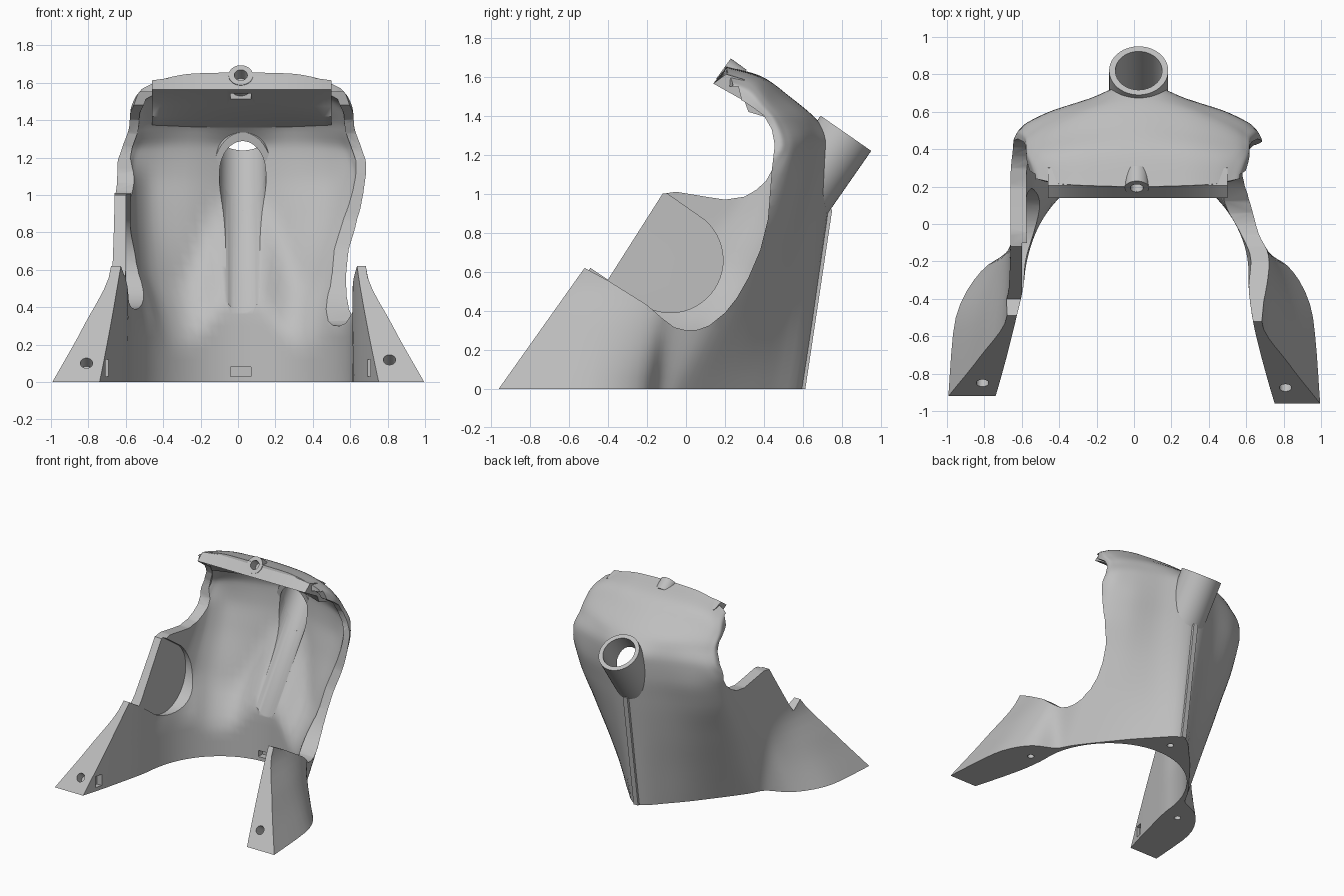
import bpy, bmesh, math
from mathutils import Vector, Matrix

cube = bpy.data.objects.get("Cube")
if cube:
    bpy.data.objects.remove(cube)

grey = bpy.data.materials.new("plain_grey")
grey.use_nodes = True
tone = (0.52, 0.52, 0.52, 1)
grey.diffuse_color = tone
grey.node_tree.nodes["Principled BSDF"].inputs["Base Color"].default_value = tone

CX = 0.02                                    # centre line of the body
AXIS = Vector((0, 0.57, 0.82)).normalized()  # direction of the pipe
PIPE_END = Vector((CX + 0.005, 0.82, 1.31))
LIP_AXIS = Vector((0, -0.81, 0.58)).normalized()


# ---------- helpers ----------
def finish(name, bm):
    bm.normal_update()
    bmesh.ops.recalc_face_normals(bm, faces=bm.faces)
    if bm.calc_volume(signed=True) < 0:
        bmesh.ops.reverse_faces(bm, faces=bm.faces)
    mesh = bpy.data.meshes.new(name)
    bm.to_mesh(mesh)
    bm.free()
    obj = bpy.data.objects.new(name, mesh)
    bpy.context.collection.objects.link(obj)
    mesh.materials.append(grey)
    return obj


def loft(name, rings, strip_caps=False):
    """Closed solid through a row of equal point rings."""
    bm = bmesh.new()
    rows = [[bm.verts.new(p) for p in ring] for ring in rings]
    n = len(rows[0])
    for a, b in zip(rows, rows[1:]):
        for i in range(n):
            j = (i + 1) % n
            bm.faces.new((a[i], a[j], b[j], b[i]))
    for row in (rows[0], rows[-1]):
        if strip_caps:
            for i in range(n // 2 - 1):
                bm.faces.new((row[i], row[i + 1], row[n - 2 - i], row[n - 1 - i]))
        else:
            bm.faces.new(row)
    return finish(name, bm)


def prism(name, profile, x0, x1):
    return loft(name, [[(x, y, z) for y, z in profile] for x in (x0, x1)])


def box(name, centre, size):
    bm = bmesh.new()
    bmesh.ops.create_cube(bm, size=1, matrix=Matrix.Translation(centre) @ Matrix.Diagonal((*size, 1)))
    return finish(name, bm)


def cylinder(name, centre, axis, radius, length, sides=32):
    bm = bmesh.new()
    turn = Vector(axis).to_track_quat('Z', 'Y').to_matrix().to_4x4()
    bmesh.ops.create_cone(bm, cap_ends=True, segments=sides, radius1=radius, radius2=radius,
                          depth=length, matrix=Matrix.Translation(centre) @ turn)
    return finish(name, bm)


def cut(cutter, *targets):
    """Subtract the cutter; try the next solver if one loses the part."""
    cutter.hide_render = True
    for obj in targets:
        whole = obj.data.copy()
        for solver in ('EXACT', 'MANIFOLD', 'FLOAT'):
            mod = obj.modifiers.new("cut", 'BOOLEAN')
            mod.operation, mod.solver, mod.object = 'DIFFERENCE', solver, cutter
            bpy.context.view_layer.objects.active = obj
            bpy.ops.object.modifier_apply(modifier=mod.name)
            if len(obj.data.polygons) > 0.35 * len(whole.polygons):
                break
            obj.data = whole.copy()
    bpy.data.objects.remove(cutter)


def ease(a, b, x):
    s = min(1, max(0, (x - a) / (b - a)))
    return s * s * (3 - 2 * s)


def flow(a, b, c, d, t):
    """Curve from b to c that never overshoots."""
    out = []
    for p, q, r, s in zip(a, b, c, d):
        k, l, m = q - p, r - q, s - r
        t0 = 2 * k * l / (k + l) if k * l > 0 else 0
        t1 = 2 * l * m / (l + m) if l * m > 0 else 0
        h = t * t * (3 - 2 * t)
        out.append(q + (r - q) * h + t * (1 - t) * ((1 - t) * t0 - t * t1))
    return Vector(out)


def curve(points, first, steps):
    pts = [first] + points + [points[-1] * 2 - points[-2]]
    line = [flow(*pts[i:i + 4], k / steps) for i in range(len(points) - 1) for k in range(steps)]
    return line + [points[-1]]


# ---------- shell: half sections from the back centre to the front ----------
body = {
    0.0: [(0, .60), (.2, .43), (.42, .17), (.57, -.03), (.63, -.13), (.80, -.22), (.955, -.5), (1.0, -1.02)],
    0.3: [(0, .645), (.22, .49), (.44, .30), (.60, .10), (.655, -.08), (.73, -.2), (.80, -.45), (.835, -.84)],
    .62: [(0, .69), (.25, .56), (.48, .42), (.64, .22), (.675, 0), (.68, -.2), (.68, -.4), (.685, -.62)],
    0.9: [(0, .73), (.27, .62), (.5, .53), (.65, .38), (.68, .2), (.68, 0), (.68, -.2), (.68, -.42)],
    1.1: [(0, .755), (.27, .66), (.5, .585), (.65, .47), (.68, .35), (.68, .2), (.68, 0), (.68, -.2)],
}
hood = [
    [(0, .76, 1.25), (.26, .67, 1.25), (.48, .595, 1.25), (.60, .53, 1.25), (.64, .48, 1.25), (.64, .25, 1.25)],
    [(0, .68, 1.37), (.25, .63, 1.38), (.45, .55, 1.38), (.56, .49, 1.37), (.60, .45, 1.37), (.605, .33, 1.35)],
    [(0, .53, 1.5), (.25, .50, 1.5), (.45, .45, 1.49), (.56, .41, 1.47), (.595, .38, 1.45), (.6, .29, 1.38)],
    [(0, .38, 1.605), (.25, .375, 1.6), (.42, .36, 1.58), (.52, .34, 1.55), (.57, .32, 1.52), (.595, .26, 1.41)],
    [(0, .2, 1.655), (.25, .205, 1.65), (.42, .215, 1.62), (.49, .23, 1.59), (.54, .24, 1.56), (.59, .22, 1.43)],
]
sections = [[Vector((x, y, z)) for x, y in row] for z, row in body.items()]
for row in hood:
    pts = [Vector(p) for p in row]
    rim = [pts[4].lerp(pts[5], k / 3) for k in (1, 2)]
    sections.append(pts[:5] + rim + pts[5:])

STEPS = 5
columns = [curve(list(c), c[0] * 2 - c[1], STEPS) for c in zip(*sections)]
outer = []
for row in zip(*columns):
    mirror = Vector((-row[1].x, row[1].y, row[1].z))
    outer.append(curve(list(row), mirror, STEPS))


def base_point(p):
    """Inner face of the thick foot: an arc that flares along the legs."""
    if p.y > -0.31:
        d = Vector((p.x, p.y + 0.31)).normalized()
        return Vector((d.x * 0.6, d.y * 0.63 - 0.31, p.z))
    return Vector((0.6 + 0.14 * ((-0.31 - p.y) / 0.61) ** 1.3, p.y, p.z))


def inner_point(v, u, sign):
    p = outer[v][u]
    du = outer[v][min(u + 1, len(outer[v]) - 1)] - outer[v][max(u - 1, 0)]
    if u == 0:
        du = Vector((1, 0, 0))
    dv = outer[min(v + 1, len(outer) - 1)][u] - outer[max(v - 1, 0)][u]
    # the wall with the ear is thicker
    side = ease(0.5, 0.66, p.x) * ease(1.3, 1.05, p.z) if sign < 0 else 0
    thin = p - dv.cross(du).normalized() * (0.05 + 0.035 * side)
    # the foot ends higher and slopes longer behind the pipe channel
    edge = 0.42 - 0.22 * ease(0.13, 0.4, p.x) + 0.1 * ease(0.45, 0.6, p.x)
    slope = 0.6 - 0.3 * ease(0.1, 0.32, p.x)
    s = min(1, max(0, (p.z - edge) / slope))
    q = base_point(p).lerp(thin, (1 - (1 - s) ** 1.5) * ease(-0.35, 0, p.y))
    if u == 0:
        q.x = 0
    return q


def place(p, sign):
    return (p.x * sign + CX * ease(-0.6, -0.1, p.y), p.y, p.z)


rings = []
for v, line in enumerate(outer):
    us = range(len(line))
    out = [place(line[u], -1) for u in us[:0:-1]] + [place(line[u], 1) for u in us]
    back = [place(inner_point(v, u, -1), -1) for u in us[:0:-1]] + [place(inner_point(v, u, 1), 1) for u in us]
    rings.append(out + back[::-1])
shell = loft("shell", rings, strip_caps=True)

# ---------- side openings: low notch on the left, raised ear on the right ----------
top = [(.44, 1.12), (.455, 1.25), (.44, 1.33), (.40, 1.40), (.34, 1.445), (.285, 1.48), (.268, 1.55),
       (-1.5, 1.55), (-1.5, -.1)]
notch = [(-1.031, -.1), (-.52, .62), (-.4, .555), (-.2, .43), (-.12, .36), (-.06, .315), (0, .3), (.06, .303),
         (.12, .325), (.2, .39), (.26, .465), (.32, .57), (.38, .71), (.42, .87)]
ear = [(-.99, -.1), (-.49, .62), (-.4, .56), (-.12, 1), (-.05, 1.01), (.1, .985), (.2, .97),
       (.3, .985), (.36, 1.02), (.41, 1.065)]
cut(prism("notch_cutter", notch + top, 0.25, 1.3), shell)
cut(prism("ear_cutter", ear + top, -1.3, -0.25), shell)

# round recess on the inside of the ear
arc = [math.radians(50 - 7 * k) for k in range(26)]
recess = [(-.08 + .27 * math.cos(a), .66 + .27 * math.sin(a)) for a in arc]
cut(prism("recess_cutter", recess + [(-.45, .6), (-.14, 1.03)], -0.6, -0.4), shell)

# ---------- pipe with an oblique foot inside the wall ----------
across = Vector((1, 0, 0))
under = across.cross(AXIS) * -1
pipe_rings = [[], []]
for k in range(48):
    a = math.tau * k / 48
    p = PIPE_END + (across * math.sin(a) + under * math.cos(a)) * 0.158
    pipe_rings[0].append(p)
    pipe_rings[1].append(p - AXIS * (0.08 + 0.16 * (1 + math.cos(a))))
pipe = loft("pipe", pipe_rings)
cut(cylinder("bore_cutter", PIPE_END - AXIS * 0.56, AXIS, 0.125, 1.34, 48), shell, pipe)

# ---------- rib down the back ----------
rib = prism("back_rib", [(.57, 0), (.612, 0), (.75, .92), (.70, .92)], CX - 0.02, CX + 0.02)

# ---------- lip across the top front ----------
lip_profile = [(.14, 1.565), (.205, 1.648), (.30, 1.62), (.42, 1.53), (.62, 1.36), (.42, 1.42), (.3, 1.475)]
lip_rings = []
for k in range(-12, 13):
    s = (k / 12) ** 2
    lip_rings.append([(CX + 0.48 * k / 12, y - (0.1 * s if 3 <= i <= 5 else 0),
                       z - (0.035 * s if 1 <= i <= 3 else 0)) for i, (y, z) in enumerate(lip_profile)])
lip = loft("front_lip", lip_rings)
boss_at = Vector((0.015, 0.2, 1.635))
boss = cylinder("lip_boss", boss_at - LIP_AXIS * 0.04, LIP_AXIS, 0.065, 0.1)
cut(cylinder("boss_hole", boss_at, LIP_AXIS, 0.035, 0.14), boss, lip, shell)
cut(box("lip_slot", (0.015, 0.2, 1.527), (0.11, 0.08, 0.03)), lip)

# ---------- fixing holes and slots ----------
cut(box("foot_slot", (0.015, 0.32, 0.055), (0.11, 0.1, 0.05)), shell)
for s in (-1, 1):
    cut(cylinder("leg_hole", (s * 0.81, -0.87, 0.115), LIP_AXIS, 0.033, 0.2), shell)
    cut(box("leg_slot", (s * 0.7, -0.78, 0.075), (0.07, 0.06, 0.09)), shell)
    cut(cylinder("foot_hole", (s * 0.72, -0.35, 0), (0, 0, 1), 0.025, 0.12), shell)
cut(cylinder("rear_hole", (CX, 0.45, 0), (0, 0, 1), 0.025, 0.12), shell)

# ---------- shading ----------
bpy.ops.object.select_all(action='DESELECT')
for obj in (shell, pipe, rib, lip, boss):
    obj.select_set(True)
bpy.context.view_layer.objects.active = shell
bpy.ops.object.shade_smooth_by_angle(angle=math.radians(35))
